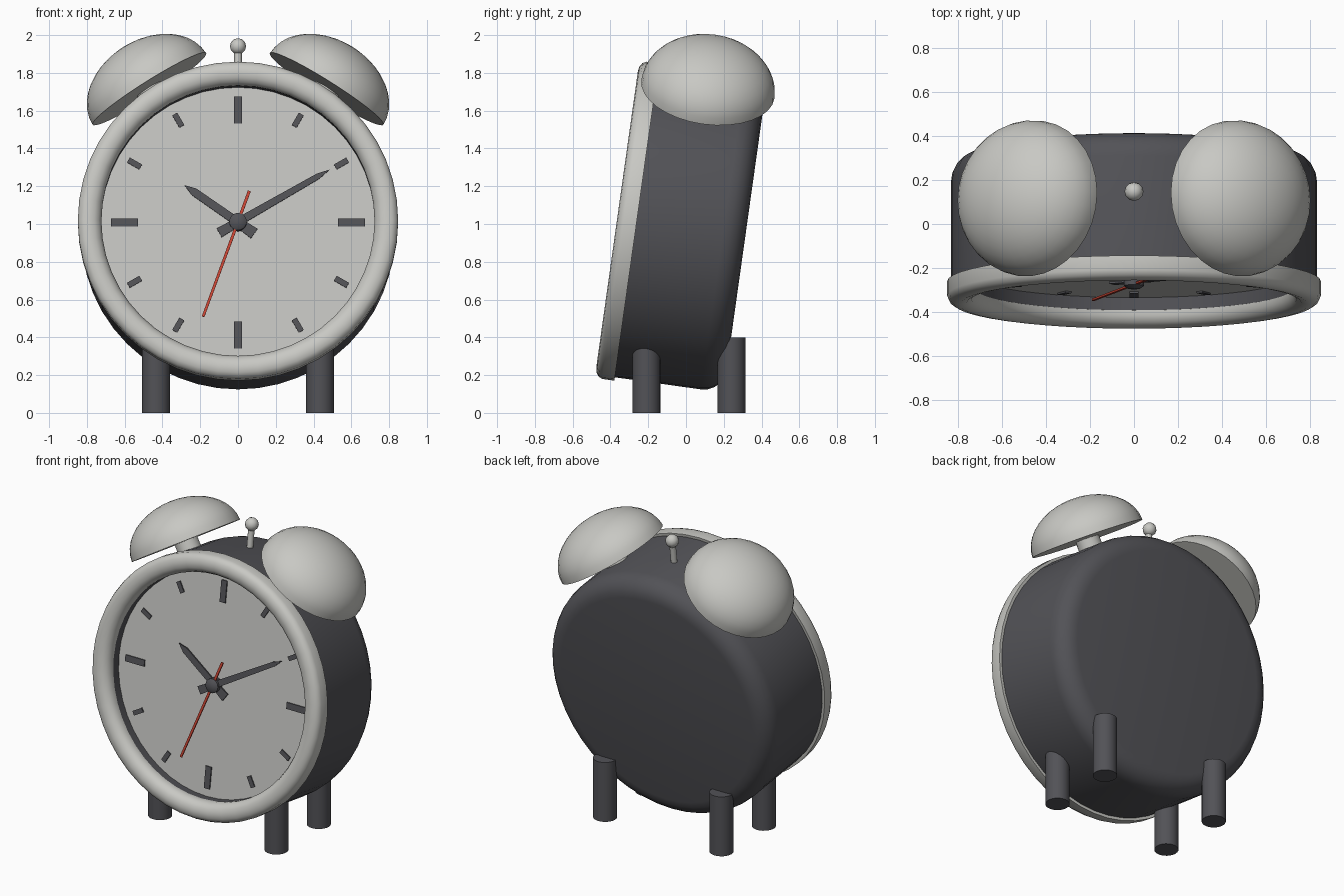
import bpy, bmesh, math
from mathutils import Matrix

cube = bpy.data.objects.get("Cube")
if cube:
    bpy.data.objects.remove(cube, do_unlink=True)


def material(name, r, g, b):
    m = bpy.data.materials.new(name)
    m.use_nodes = True
    m.diffuse_color = (r, g, b, 1)
    m.node_tree.nodes["Principled BSDF"].inputs["Base Color"].default_value = (r, g, b, 1)
    return m


DARK = material("charcoal", 0.085, 0.085, 0.095)
METAL = material("pale_metal", 0.58, 0.58, 0.55)
DIAL = material("dial_grey", 0.56, 0.56, 0.54)
RED = material("red", 0.6, 0.06, 0.035)

parts = []

# Clock frame: leans back, y runs from the front to the back
CLOCK = Matrix.Translation((0, -0.365, 1.025)) @ Matrix.Rotation(math.radians(-8), 4, 'X')
AXLE = CLOCK @ Matrix.Rotation(math.radians(-90), 4, 'X')
MID = 0.38


def finish(name, bm, mat, matrix):
    bmesh.ops.recalc_face_normals(bm, faces=bm.faces)
    bm.transform(matrix)
    me = bpy.data.meshes.new(name)
    bm.to_mesh(me)
    bm.free()
    me.materials.append(mat)
    ob = bpy.data.objects.new(name, me)
    bpy.context.collection.objects.link(ob)
    parts.append(ob)
    return ob


def lathe(name, profile, mat, matrix, steps=48):
    """Turn a (radius, height) profile about the z axis."""
    bm = bmesh.new()
    vs = [bm.verts.new((r, 0, h)) for r, h in profile]
    edges = [bm.edges.new(pair) for pair in zip(vs, vs[1:])]
    bmesh.ops.spin(bm, geom=vs + edges, cent=(0, 0, 0), axis=(0, 0, 1),
                   angle=math.tau, steps=steps)
    bmesh.ops.remove_doubles(bm, verts=bm.verts, dist=0.0001)
    return finish(name, bm, mat, matrix)


def rod(name, radius, low, high, mat, matrix, steps=24):
    return lathe(name, [(0, low), (radius, low), (radius, high), (0, high)], mat, matrix, steps)


def plate(name, half, mat, degrees, depth, thick):
    """Flat symmetric shape pointing outward at a clockwise dial angle."""
    bm = bmesh.new()
    outline = half + [(-x, z) for x, z in reversed(half) if x > 0]
    face = bm.faces.new([bm.verts.new((x, 0, z)) for x, z in outline])
    new = bmesh.ops.extrude_face_region(bm, geom=[face])["geom"]
    moved = [v for v in new if isinstance(v, bmesh.types.BMVert)]
    bmesh.ops.translate(bm, verts=moved, vec=(0, thick, 0))
    turn = Matrix.Rotation(math.radians(degrees), 4, 'Y')
    return finish(name, bm, mat, CLOCK @ Matrix.Translation((0, depth, 0)) @ turn)


# Case: cup with a rounded back edge and a recessed front
R, BACK, ROUND = 0.83, 0.685, 0.12
corner = [(R - ROUND + ROUND * math.cos(a), BACK - ROUND + ROUND * math.sin(a))
          for a in (math.pi / 2 * i / 5 for i in range(6))]
lathe("case", [(0, 0.14), (0.725, 0.14), (0.725, 0.06), (R, 0.06)] + corner + [(0, BACK)],
      DARK, AXLE)

# Rounded front bezel
bezel = [(0.848, 0.105), (0.848, 0.04), (0.838, 0.018), (0.818, 0.005), (0.79, 0),
         (0.76, 0.006), (0.737, 0.022), (0.723, 0.05), (0.723, 0.075), (0.82, 0.105)]
lathe("bezel", bezel + bezel[:1], METAL, AXLE)

# Dial and hour markers
rod("dial", 0.724, 0.133, 0.142, DIAL, AXLE, 48)
for hour in range(12):
    w, inner, outer = (0.021, 0.53, 0.673) if hour % 3 == 0 else (0.015, 0.595, 0.67)
    plate("hour_marker", [(w, inner), (w, outer)], DARK, hour * 30, 0.125, 0.009)

# Hands and centre hub
plate("hour_hand", [(0.031, -0.105), (0.022, 0.05), (0.021, 0.285), (0, 0.345)],
      DARK, 305, 0.112, 0.009)
plate("minute_hand", [(0.027, -0.115), (0.021, 0.05), (0.015, 0.49), (0, 0.56)],
      DARK, 60, 0.1, 0.009)
plate("second_hand", [(0.008, -0.175), (0.007, 0.54)], RED, 200, 0.088, 0.009)
lathe("hand_hub", [(0, 0.07), (0.028, 0.073), (0.046, 0.085), (0.046, 0.135), (0, 0.135)],
      DARK, AXLE, 20)

# Bells on posts, mirrored left and right
dome = [(0.356 * math.cos(a), 0.885 + 0.26 * math.sin(a))
        for a in (math.pi / 2 * i / 10 for i in range(10))]
for side, sign in (("left", 1), ("right", -1)):
    lean = CLOCK @ Matrix.Translation((0, MID, 0)) @ Matrix.Rotation(math.radians(32 * sign), 4, 'Y')
    lathe(side + "_bell", [(0, 0.885)] + dome + [(0, 1.145)], METAL, lean, 32)
    rod(side + "_bell_post", 0.075, 0.78, 0.89, METAL, lean)

# Top button with its stem
TOP = CLOCK @ Matrix.Translation((0, MID, 0))
rod("button_stem", 0.02, 0.8, 0.96, METAL, TOP, 12)
ball = [(0.043 * math.sin(a), 0.978 - 0.043 * math.cos(a))
        for a in (math.pi * i / 6 for i in range(7))]
lathe("button", ball, METAL, TOP, 12)

# Upright legs
for side, x in (("left", 0.434), ("right", -0.434)):
    for end, y in (("front", -0.21), ("back", 0.241)):
        rod(f"{end}_{side}_leg", 0.074, 0, 0.4, DARK, Matrix.Translation((x, y, 0)))

# Smooth shading with sharp edges kept
bpy.ops.object.select_all(action='DESELECT')
for ob in parts:
    ob.select_set(True)
bpy.context.view_layer.objects.active = parts[0]
bpy.ops.object.shade_smooth_by_angle(angle=math.radians(38))
